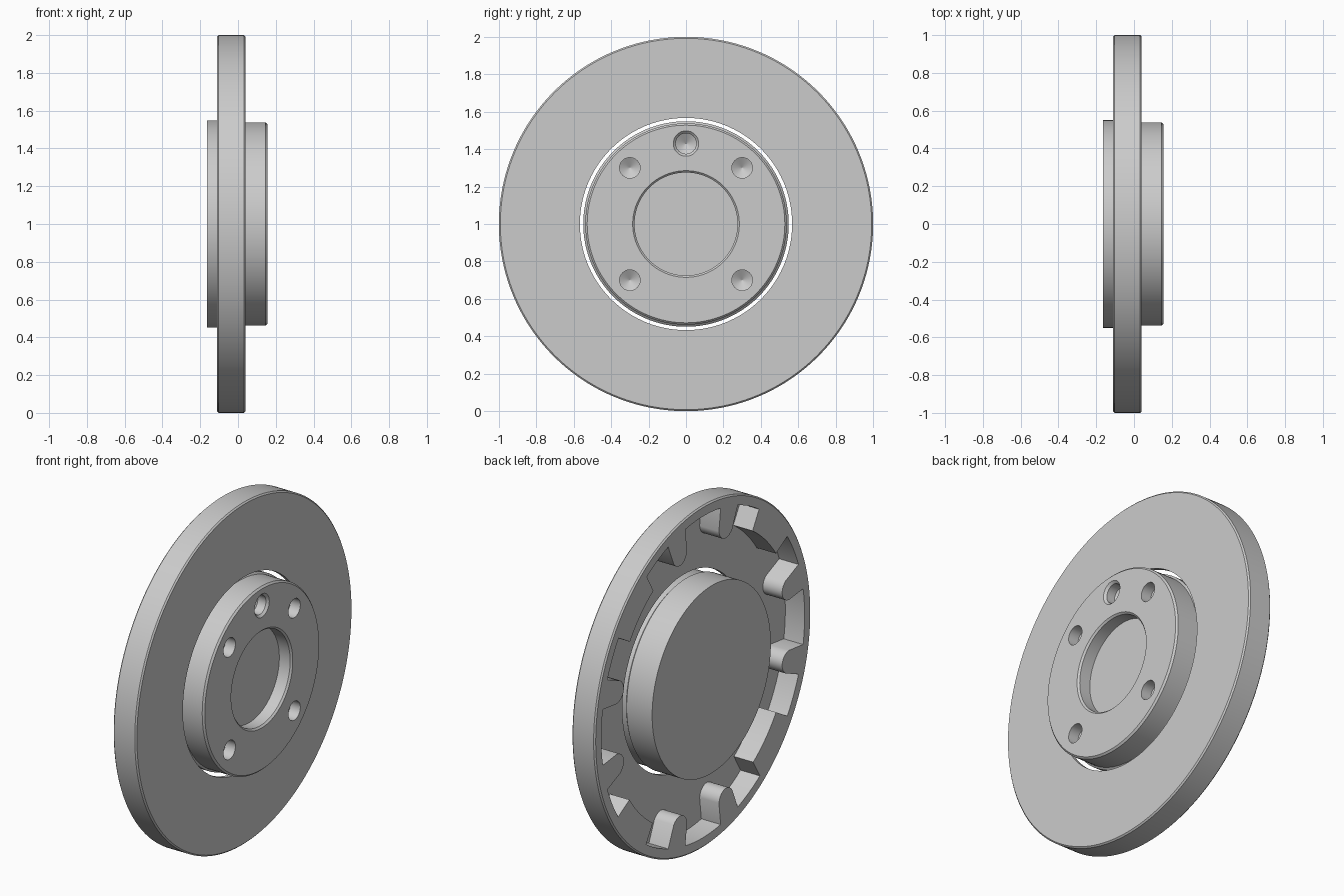
import bpy, bmesh
from math import sin, cos, pi, radians, degrees, sqrt

if "Cube" in bpy.data.objects:
    bpy.data.objects.remove(bpy.data.objects["Cube"])

steel = bpy.data.materials.new("grey steel")
steel.use_nodes = True
GREY = (0.6, 0.6, 0.6, 1)
steel.diffuse_color = GREY
steel.node_tree.nodes["Principled BSDF"].inputs["Base Color"].default_value = GREY


def lathe(name, profile, steps, closed=False, y=0.0, z=1.0):
    """Turn profile(angle) -> [(x, radius), ...] around an axis along x."""
    bm = bmesh.new()
    rings = []
    for i in range(steps):
        a = 2 * pi * i / steps
        rings.append([bm.verts.new((x, y - r * sin(a), z + r * cos(a)))
                      for x, r in profile(a)])
    count = len(rings[0])
    for i in range(steps):
        p, q = rings[i], rings[(i + 1) % steps]
        for j in range(count if closed else count - 1):
            k = (j + 1) % count
            bm.faces.new((p[j], p[k], q[k], q[j]))
    if not closed:  # cap both ends
        bm.faces.new([ring[0] for ring in rings])
        bm.faces.new([ring[-1] for ring in rings])
    bmesh.ops.recalc_face_normals(bm, faces=bm.faces)
    mesh = bpy.data.meshes.new(name)
    bm.to_mesh(mesh)
    bm.free()
    mesh.materials.append(steel)
    ob = bpy.data.objects.new(name, mesh)
    bpy.context.collection.objects.link(ob)
    return ob


def activate(ob):
    bpy.ops.object.select_all(action='DESELECT')
    ob.select_set(True)
    bpy.context.view_layer.objects.active = ob


def smooth(ob):
    activate(ob)
    bpy.ops.object.shade_smooth_by_angle(angle=radians(25))


# Friction disc: thin plate with a toothed rim on its back
def rim_radius(a):
    slot = int(degrees(a) // 30)
    off = abs(radians(slot * 30 + 15) - a)
    if slot % 3 == 1:  # wide tooth on each diagonal
        return 0.82 if off < radians(11) else 0.94
    half, tip = 0.07, 0.76  # narrow round-ended tooth
    t = off * 0.85
    return tip + half - sqrt(half**2 - t**2) if t < half else 0.94


def disc_profile(a):
    r = rim_radius(a)
    return [(0.015, 0.567), (0.015, r), (-0.11, r), (-0.11, 0.992),
            (-0.102, 1), (0.032, 1), (0.04, 0.992), (0.04, 0.567)]


smooth(lathe("friction_disc", disc_profile, 720, closed=True))

# Hub: closed drum with a shallow centre recess
hub = lathe("hub", lambda a: [
    (-0.165, 0.549), (0.0, 0.549), (0.01, 0.538), (0.145, 0.538), (0.155, 0.528),
    (0.155, 0.285), (0.145, 0.275), (0.075, 0.275)], 128)

# Bolt holes with conical bottoms, plus one chamfered locating hole
holes = [(sy * 0.3, 1 + sz * 0.3, 0.055) for sy in (-1, 1) for sz in (-1, 1)]
holes.append((0, 1.43, 0.068))
for y, z, mouth in holes:
    cutter = lathe("hole_cutter", lambda a: [
        (0.2, mouth), (0.155, mouth), (0.142, 0.055),
        (0.09, 0.055), (0.058, 0.001)], 32, y=y, z=z)
    cutter.hide_render = True
    activate(hub)
    mod = hub.modifiers.new("hole", 'BOOLEAN')
    mod.operation = 'DIFFERENCE'
    mod.solver = 'EXACT'
    mod.object = cutter
    bpy.ops.object.modifier_apply(modifier=mod.name)
    bpy.data.objects.remove(cutter)
smooth(hub)
